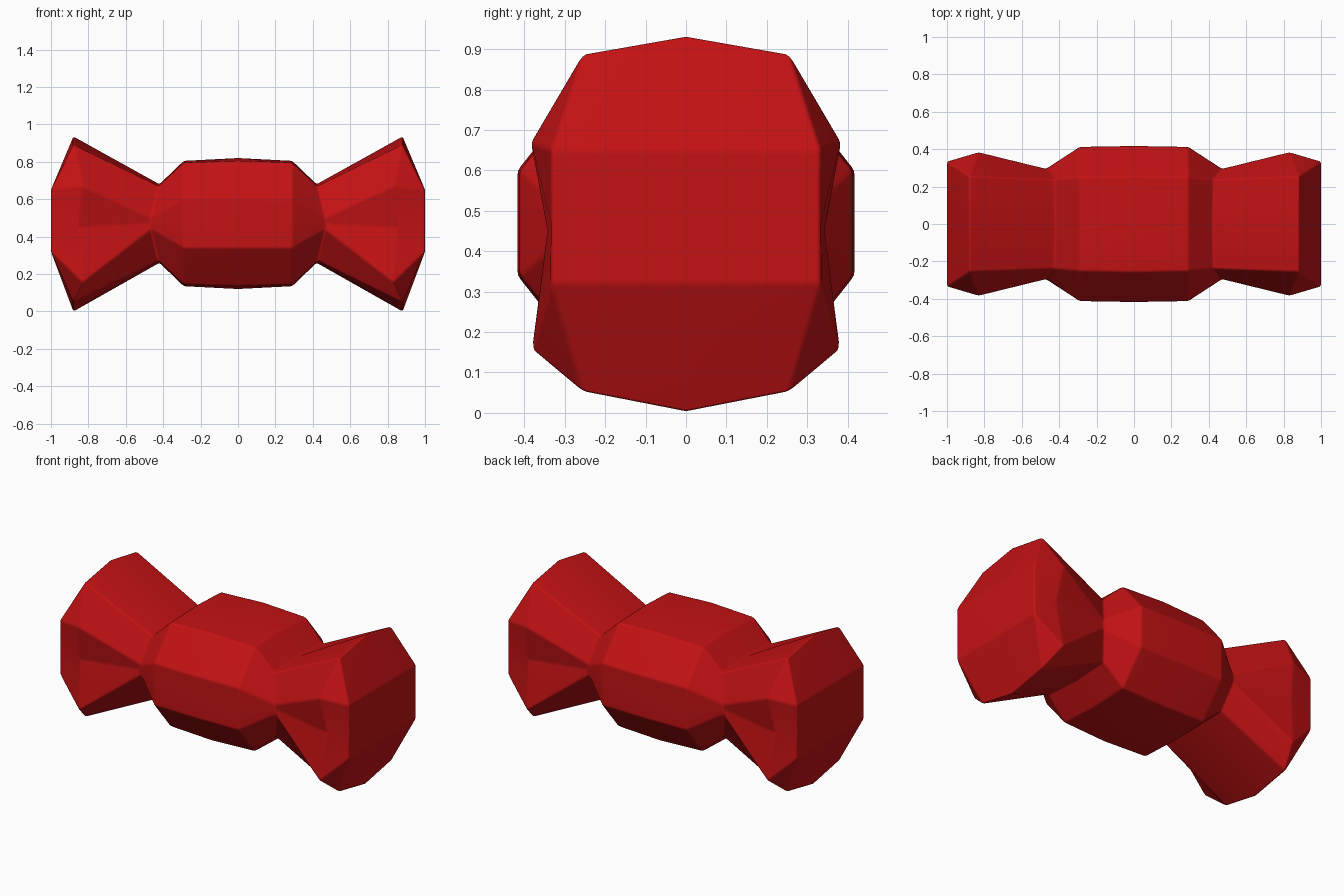
import bpy
import bmesh

default_cube = bpy.data.objects.get("Cube")
if default_cube:
    bpy.data.objects.remove(default_cube, do_unlink=True)

# Glossy wrapper colour
red = bpy.data.materials.new("wrapper red")
red.use_nodes = True
red.diffuse_color = (0.55, 0.006, 0.007, 1)
red.node_tree.nodes["Principled BSDF"].inputs["Base Color"].default_value = red.diffuse_color

CENTRE_Z = 0.47


def mirrored_z(points):
    """Complete a half section, whose last point lies on the middle line."""
    return points + [(x, y, -z) for x, y, z in reversed(points[:-1])]


# Sections run from the top edge around one side to the bottom edge
middle = mirrored_z([(0, 0, .35), (0, .255, .335), (0, .417, .13), (0, .417, 0)])
shoulder = mirrored_z([(.29, 0, .335), (.29, .25, .325), (.29, .412, .13), (.29, .412, 0)])
neck = mirrored_z([(.42, 0, .21), (.425, .24, .2), (.465, .293, .03), (.47, .295, 0)])
rim = [(.88, 0, .465), (.88, .255, .42), (.83, .385, .2), (.85, .343, -.02),
       (.83, .382, -.315), (.88, .255, -.42), (.88, 0, -.47)]
# The end cap shares the top and bottom rim and bulges out between them
cap = rim[:2] + [(1, .333, .18), (1, .333, 0), (1, .333, -.15)] + rim[5:]

# Quarter of the wrapped sweet, mirrored across x and y
bm = bmesh.new()
rings = [[bm.verts.new(p) for p in ring] for ring in (middle, shoulder, neck, rim, cap)]
for a, b in zip(rings, rings[1:]):
    for i in range(len(a) - 1):
        bm.faces.new((a[i], b[i], b[i + 1], a[i + 1]))
end = rings[-1]
upper = bm.verts.new((1, 0, .18))
lower = bm.verts.new((1, 0, -.15))
bm.faces.new((end[0], upper, end[2], end[1]))
bm.faces.new((upper, lower, end[4], end[3], end[2]))
bm.faces.new((lower, end[6], end[5], end[4]))
bmesh.ops.remove_doubles(bm, verts=bm.verts, dist=0.0005)
bmesh.ops.recalc_face_normals(bm, faces=bm.faces)
# Make sure the open quarter faces outward
bm.faces.ensure_lookup_table()
outermost = max(bm.faces, key=lambda f: f.calc_center_median().x)
if outermost.normal.x < 0:
    bmesh.ops.reverse_faces(bm, faces=bm.faces)

mesh = bpy.data.meshes.new("wrapped_sweet")
bm.to_mesh(mesh)
bm.free()
mesh.materials.append(red)
sweet = bpy.data.objects.new("wrapped_sweet", mesh)
sweet.location.z = CENTRE_Z
bpy.context.collection.objects.link(sweet)
for poly in mesh.polygons:
    poly.use_smooth = True

mirror = sweet.modifiers.new("mirror", "MIRROR")
mirror.use_axis = (True, True, False)
mirror.merge_threshold = 0.001

# Softened folds
bevel = sweet.modifiers.new("soft folds", "BEVEL")
bevel.width = 0.01
bevel.segments = 2
bevel.limit_method = "ANGLE"
bevel.angle_limit = 0.25
weighted = sweet.modifiers.new("soft shading", "WEIGHTED_NORMAL")
weighted.keep_sharp = False
